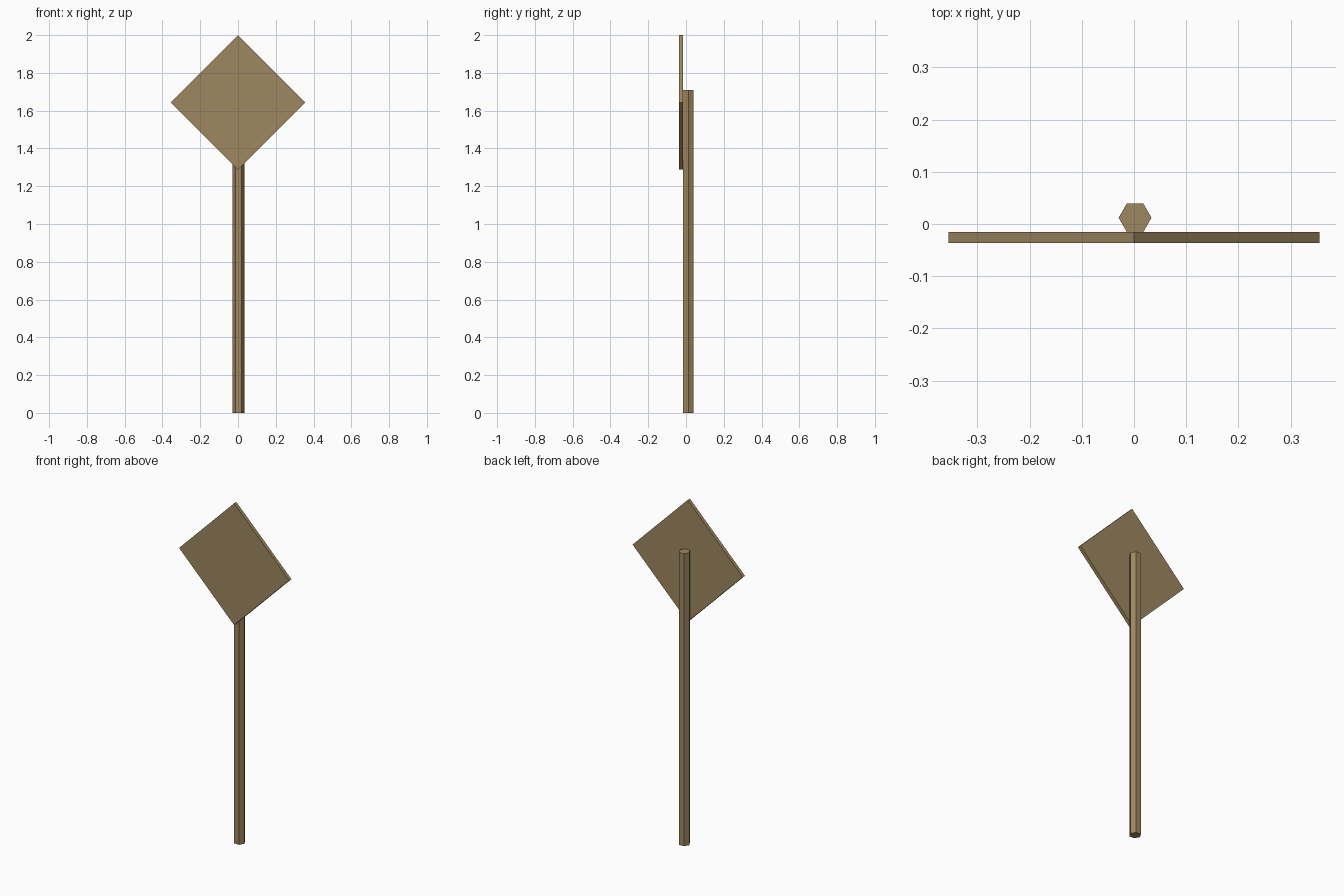
import bpy, bmesh
from math import cos, sin, radians
from mathutils import Vector

cube = bpy.data.objects.get("Cube")
if cube:
    bpy.data.objects.remove(cube, do_unlink=True)

# Single weathered wood colour
wood = bpy.data.materials.new("tan_wood")
wood.use_nodes = True
wood.diffuse_color = (0.34, 0.245, 0.115, 1)
bsdf = next(n for n in wood.node_tree.nodes if n.type == "BSDF_PRINCIPLED")
bsdf.inputs["Base Color"].default_value = wood.diffuse_color
bsdf.inputs["Roughness"].default_value = 0.9


def prism(name, sides, radius, center, u, v, sweep):
    """Regular polygon in the u-v plane, with a corner along u, swept into a solid."""
    bm = bmesh.new()
    u, v, center = Vector(u), Vector(v), Vector(center)
    angles = [radians(360 * i / sides) for i in range(sides)]
    ring = [bm.verts.new(center + radius * (u * cos(a) + v * sin(a))) for a in angles]
    base = bm.faces.new(ring)
    top = bmesh.ops.extrude_face_region(bm, geom=[base], use_keep_orig=True)
    moved = [g for g in top["geom"] if isinstance(g, bmesh.types.BMVert)]
    bmesh.ops.translate(bm, verts=moved, vec=Vector(sweep))
    bmesh.ops.recalc_face_normals(bm, faces=bm.faces[:])
    mesh = bpy.data.meshes.new(name)
    bm.to_mesh(mesh)
    bm.free()
    mesh.materials.append(wood)
    obj = bpy.data.objects.new(name, mesh)
    bpy.context.collection.objects.link(obj)
    return obj


# Hexagonal post
prism("post", 6, 0.0315, (0.002, 0.012, 0), (1, 0, 0), (0, 1, 0), (0, 0, 1.71))

# Diamond board fixed to the front of the post
prism("sign_board", 4, 0.356, (0, -0.036, 1.644), (1, 0, 0), (0, 0, 1), (0, 0.021, 0))
